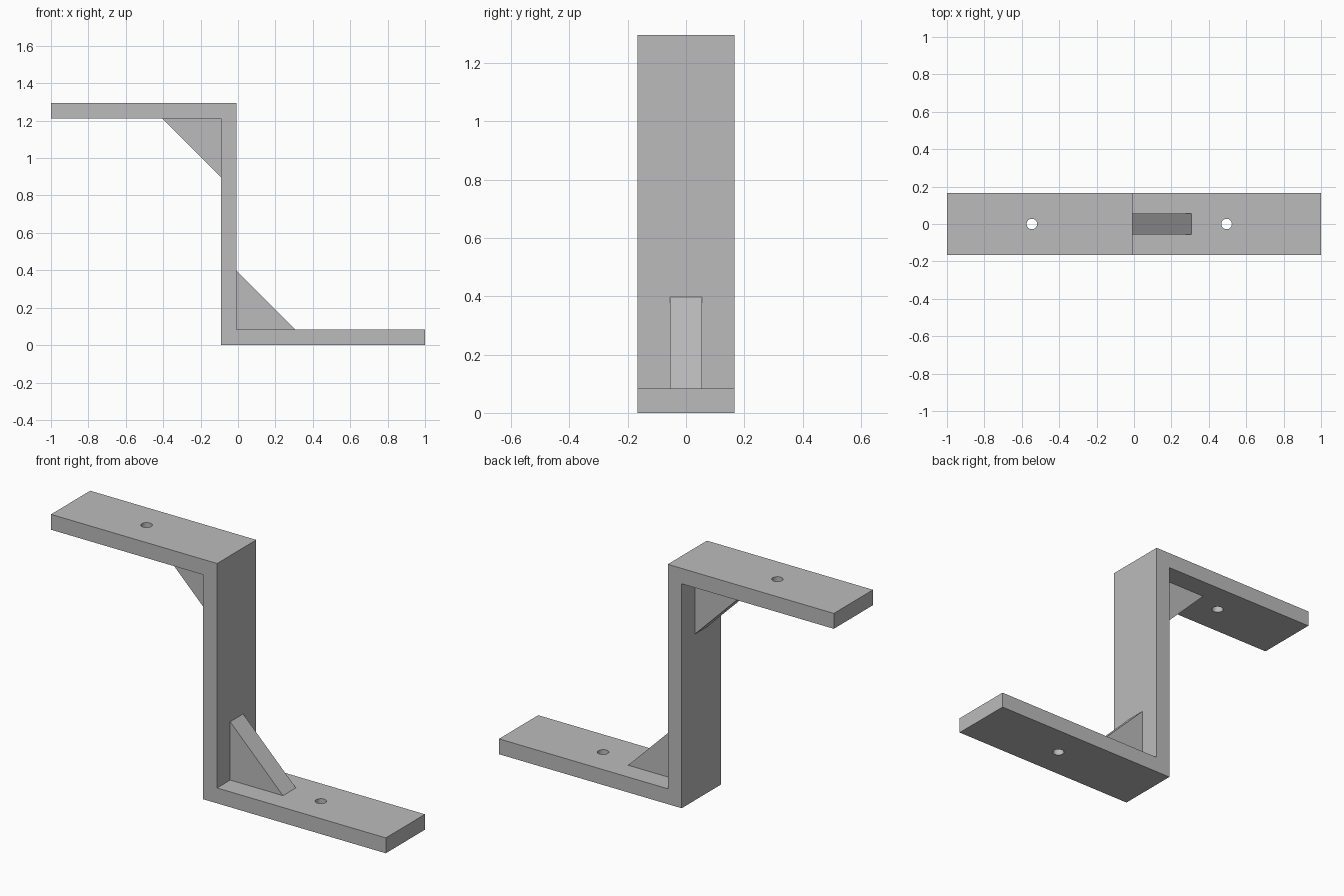
import bpy

cube = bpy.data.objects.get("Cube")
if cube:
    bpy.data.objects.remove(cube, do_unlink=True)

# Single grey finish
grey = bpy.data.materials.new("plain_grey")
grey.use_nodes = True
colour = (0.5, 0.5, 0.5, 1)
grey.diffuse_color = colour
grey.node_tree.nodes["Principled BSDF"].inputs["Base Color"].default_value = colour

HALF_WIDTH = 0.167
GUSSET_HALF = 0.055
THICK = 0.083
TOP = 1.295
WALL_L, WALL_R = -0.091, -0.008
LEG = 0.315


def extrude_profile(name, profile, half):
    """Extrude an (x, z) outline symmetrically along y."""
    n = len(profile)
    verts = [(x, y, z) for y in (-half, half) for x, z in profile]
    faces = [list(range(n)), list(range(2 * n - 1, n - 1, -1))]
    faces += [[i, i + n, (i + 1) % n + n, (i + 1) % n] for i in range(n)]
    mesh = bpy.data.meshes.new(name)
    mesh.from_pydata(verts, [], faces)
    mesh.materials.append(grey)
    obj = bpy.data.objects.new(name, mesh)
    bpy.context.collection.objects.link(obj)
    return obj


# Z-shaped strap, outline counter-clockwise from the lower corner
bracket = extrude_profile("bracket", [
    (WALL_L, 0), (1, 0), (1, THICK), (WALL_R, THICK),
    (WALL_R, TOP), (-1, TOP), (-1, TOP - THICK), (WALL_L, TOP - THICK),
], HALF_WIDTH)

# Screw holes through both flanges
for name, x, z in (("upper_hole_cutter", -0.546, TOP - THICK / 2),
                   ("lower_hole_cutter", 0.495, THICK / 2)):
    bpy.ops.mesh.primitive_cylinder_add(vertices=32, radius=0.028, depth=0.2,
                                        location=(x, 0, z))
    cutter = bpy.context.object
    cutter.name = name
    cutter.data.materials.append(grey)
    cutter.hide_render = True
    cutter.display_type = 'WIRE'
    cut = bracket.modifiers.new(name, 'BOOLEAN')
    cut.operation = 'DIFFERENCE'
    cut.solver = 'EXACT'
    cut.object = cutter
    cutter.hide_set(True)

# Triangular gussets in the two inner corners
for name, x, z, s in (("lower_gusset", WALL_R, THICK, 1),
                      ("upper_gusset", WALL_L, TOP - THICK, -1)):
    extrude_profile(name, [(x, z), (x + s * LEG, z), (x, z + s * LEG)],
                    GUSSET_HALF)

# Smooth hole walls, crisp edges elsewhere
bpy.ops.object.select_all(action='DESELECT')
bracket.select_set(True)
bpy.context.view_layer.objects.active = bracket
bpy.ops.object.shade_smooth_by_angle()
